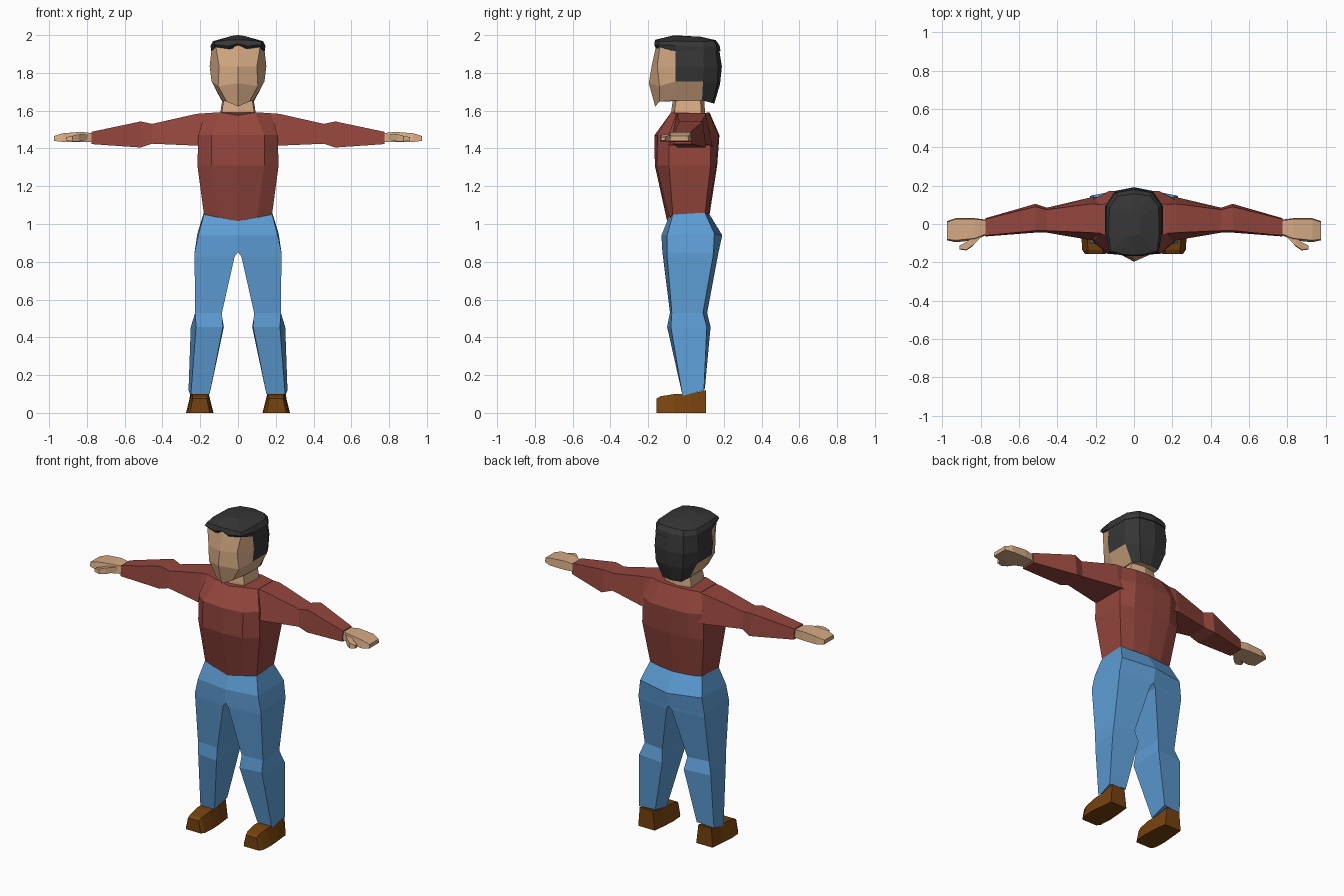
import bpy, bmesh


def material(name, rgb):
    lin = [((c / 255 + 0.055) / 1.055) ** 2.4 for c in rgb]
    m = bpy.data.materials.new(name)
    m.diffuse_color = (*lin, 1)
    return m


SKIN = material("skin", (213, 170, 132))
HAIR = material("black hair", (54, 54, 54))
RED = material("red sweater", (148, 70, 61))
BLUE = material("blue denim", (93, 157, 213))
BROWN = material("brown leather", (118, 66, 14))


def loft(name, rings, mats, mirror=False, rule=None):
    """Skin closed rings of points; rule(ring, sector) picks a material slot."""
    bm = bmesh.new()
    vs = [[bm.verts.new(p) for p in ring] for ring in rings]
    n = len(rings[0])
    for r in range(len(vs) - 1):
        for i in range(n):
            j = (i + 1) % n
            f = bm.faces.new((vs[r][i], vs[r][j], vs[r + 1][j], vs[r + 1][i]))
            if rule:
                f.material_index = rule(r, i)
    bm.faces.new(vs[0])
    bm.faces.new(vs[-1])
    bmesh.ops.recalc_face_normals(bm, faces=bm.faces)
    me = bpy.data.meshes.new(name)
    bm.to_mesh(me)
    bm.free()
    for m in mats:
        me.materials.append(m)
    ob = bpy.data.objects.new(name, me)
    bpy.context.collection.objects.link(ob)
    if mirror:
        ob.modifiers.new("mirror", 'MIRROR').use_clip = False
    return ob


def whole(half):
    """Half outline from front centre to back centre -> full symmetric ring."""
    return half + [(-x, y, z) for x, y, z in half[-2:0:-1]]


def level(z, pts):
    return [(x, y, z) for x, y in pts]


def across(x, yf, yb, yft, ybt, z0, z1):
    """Four-sided section of a part running along x (bottom and top y limits)."""
    return [(x, yf, z0), (x, yb, z0), (x, ybt, z1), (x, yft, z1)]


# Sweater body
loft("sweater_body", [whole(h) for h in (
    [(0, -.10, 1.015), (.10, -.087, 1.035), (.18, -.07, 1.05),
     (.18, .10, 1.055), (.10, .115, 1.053), (0, .125, 1.05)],
    level(1.31, [(0, -.165), (.14, -.155), (.215, -.09), (.215, .13), (.13, .16), (0, .165)]),
    level(1.47, [(0, -.167), (.14, -.15), (.21, -.09), (.21, .13), (.13, .172), (0, .177)]),
    [(0, -.085, 1.575), (.09, -.08, 1.59), (.175, -.05, 1.588),
     (.175, .10, 1.588), (.09, .12, 1.59), (0, .125, 1.59)])], [RED])

# Sleeves with a raised elbow
loft("sleeve", [
    across(.15, -.09, .14, -.05, .10, 1.41, 1.588),
    across(.22, -.085, .14, -.045, .105, 1.415, 1.583),
    across(.455, -.045, .085, -.035, .075, 1.425, 1.53),
    across(.515, -.045, .105, -.035, .09, 1.405, 1.543),
    across(.775, -.065, .03, -.06, .025, 1.423, 1.488)], [RED], mirror=True)

# Hands and thumbs
loft("hand", [
    across(.765, -.055, .022, -.05, .018, 1.435, 1.48),
    across(.83, -.085, .03, -.075, .025, 1.435, 1.488),
    across(.93, -.095, .03, -.085, .025, 1.435, 1.48),
    across(.975, -.085, .015, -.08, .01, 1.44, 1.465)], [SKIN], mirror=True)
loft("thumb", [
    across(.79, -.06, -.03, -.06, -.03, 1.445, 1.475),
    across(.845, -.118, -.07, -.115, -.07, 1.437, 1.475),
    across(.875, -.138, -.095, -.135, -.095, 1.437, 1.467),
    across(.91, -.133, -.112, -.13, -.112, 1.442, 1.46)], [SKIN], mirror=True)

# Trousers, one half mirrored
loft("trouser_leg", [
    [(0, -.10, 1.015), (.181, -.07, 1.05), (.181, .10, 1.06), (0, .125, 1.05)],
    [(0, -.13, .94), (.21, -.10, .94), (.215, .15, .95), (0, .192, .94)],
    level(.85, [(0, -.125), (.23, -.10), (.23, .145), (0, .172)]),
    level(.828, [(.018, -.122), (.23, -.10), (.23, .143), (.018, .168)]),
    level(.53, [(.085, -.085), (.227, -.075), (.225, .09), (.088, .112)]),
    level(.455, [(.08, -.10), (.222, -.08), (.25, .11), (.075, .13)]),
    [(.15, -.02, .10), (.25, -.018, .09), (.262, .095, .12), (.145, .10, .13)]],
    [BLUE], mirror=True)


# Shoes
def shoe(y, b0, b1, t0, t1, z):
    return [(b0, y, 0), (b1, y, 0), (t1, y, z), (t0, y, z)]


loft("shoe", [
    shoe(-.157, .15, .255, .165, .24, .075),
    shoe(-.135, .135, .27, .16, .24, .088),
    shoe(-.06, .13, .275, .155, .245, .10),
    shoe(.02, .135, .268, .155, .25, .10),
    shoe(.105, .145, .26, .16, .25, .12)], [BROWN], mirror=True)

# Neck
loft("neck", [whole(h) for h in (
    level(1.56, [(0, -.078), (.085, -.06), (.095, .08), (0, .105)]),
    level(1.60, [(0, -.078), (.085, -.06), (.092, .08), (0, .10)]),
    level(1.69, [(0, -.065), (.07, -.05), (.078, .075), (0, .095)]))], [SKIN])


# Head: back sectors and the sides above ear level are hair
def hair_rule(r, i):
    back = i in (3, 4, 5, 6)
    side = i in (2, 7) and r > 0
    return int(back or side)


loft("head", [whole(h) for h in (
    [(0, -.163, 1.622), (.06, -.14, 1.648), (.085, -.055, 1.655),
     (.088, .085, 1.655), (.065, .14, 1.64), (0, .15, 1.638)],
    [(0, -.197, 1.745), (.105, -.14, 1.73), (.14, -.055, 1.755),
     (.14, .09, 1.755), (.095, .165, 1.74), (0, .18, 1.74)],
    level(1.835, [(0, -.182), (.10, -.152), (.15, -.055), (.15, .095), (.10, .17), (0, .19)]),
    level(1.945, [(0, -.158), (.118, -.138), (.138, -.055), (.138, .09), (.095, .155), (0, .172)]))],
    [SKIN, HAIR], rule=hair_rule)

# Hair cap with an uneven fringe
loft("hair_cap", [whole(h) for h in (
    [(0, -.155, 1.945), (.05, -.155, 1.928), (.122, -.14, 1.938), (.143, -.055, 1.915),
     (.143, .095, 1.915), (.098, .165, 1.915), (0, .183, 1.915)],
    [(0, -.168, 1.955), (.05, -.166, 1.942), (.128, -.15, 1.95), (.145, -.055, 1.945),
     (.143, .095, 1.94), (.096, .162, 1.945), (0, .178, 1.945)],
    [(0, -.163, 1.975), (.06, -.157, 1.973), (.12, -.14, 1.966), (.132, -.055, 1.968),
     (.128, .09, 1.966), (.085, .145, 1.97), (0, .158, 1.973)],
    [(0, -.06, 2.0), (.012, -.06, 1.999), (.03, -.055, 1.996), (.035, -.03, 1.995),
     (.035, .04, 1.992), (.02, .065, 1.992), (0, .07, 1.993)])], [HAIR])
